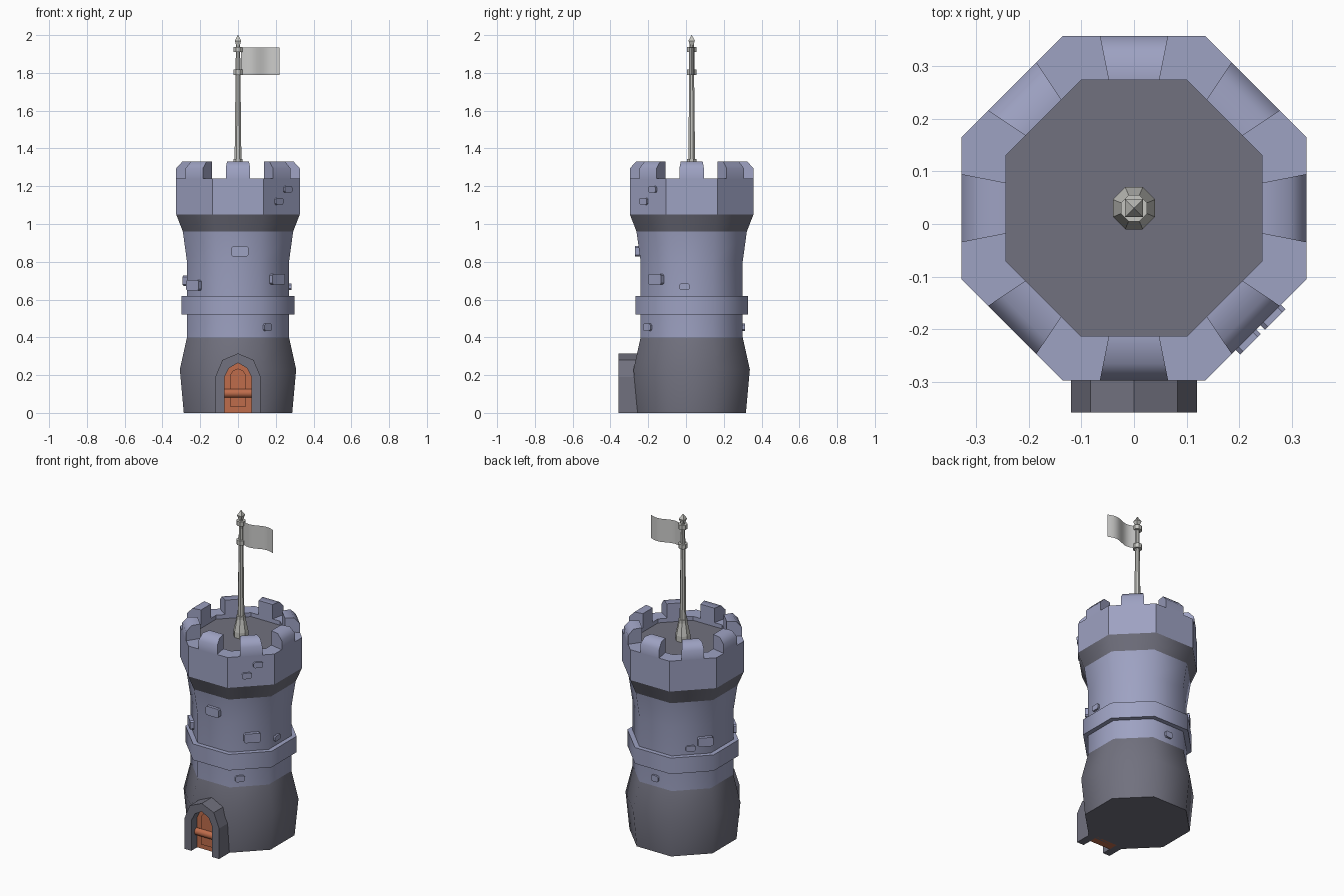
import bpy, bmesh, math
from math import sin, cos, pi, radians
from mathutils import Vector

if "Cube" in bpy.data.objects:
    bpy.data.objects.remove(bpy.data.objects["Cube"])

CY = 0.03  # tower axis, pushed back by the doorway


def material(name, rgb):
    m = bpy.data.materials.new(name)
    m.use_nodes = True
    m.diffuse_color = (*rgb, 1)
    bsdf = m.node_tree.nodes["Principled BSDF"]
    bsdf.inputs["Base Color"].default_value = (*rgb, 1)
    bsdf.inputs["Roughness"].default_value = 0.9
    return m


BLUE = material("blue stone", (0.34, 0.36, 0.54))
GREY = material("dark grey stone", (0.165, 0.165, 0.21))
WOOD = material("orange wood", (0.52, 0.15, 0.07))
METAL = material("pale metal", (0.56, 0.56, 0.53))
CLOTH = material("pale cloth", (0.60, 0.60, 0.59))


def finish(name, bm, mats, smooth=None):
    bmesh.ops.recalc_face_normals(bm, faces=bm.faces)
    me = bpy.data.meshes.new(name)
    bm.to_mesh(me)
    bm.free()
    for m in mats:
        me.materials.append(m)
    ob = bpy.data.objects.new(name, me)
    bpy.context.collection.objects.link(ob)
    if smooth:
        bpy.ops.object.select_all(action="DESELECT")
        bpy.context.view_layer.objects.active = ob
        ob.select_set(True)
        bpy.ops.object.shade_smooth_by_angle(angle=radians(smooth))
    return ob


def lathe(name, profile, mat, sides=8, smooth=None):
    """Stack polygon rings of (flat-side distance, height) about the tower axis."""
    bm = bmesh.new()
    rings = []
    for r, z in profile:
        R = r / cos(pi / sides)
        rings.append([bm.verts.new((R * cos((2 * i + 1) * pi / sides),
                                    CY + R * sin((2 * i + 1) * pi / sides), z))
                      for i in range(sides)])
    for a, b in zip(rings, rings[1:]):
        for i in range(sides):
            j = (i + 1) % sides
            bm.faces.new((a[i], a[j], b[j], b[i]))
    bm.faces.new(rings[0])
    bm.faces.new(rings[-1])
    return finish(name, bm, [mat], smooth)


def on_face(angle, out, along, z):
    """Point on a tower side: distance out, offset along the side, height."""
    return Vector((out * cos(angle) - along * sin(angle),
                   CY + out * sin(angle) + along * cos(angle), z))


def bridge(bm, a, b):
    n = len(a)
    bm.faces.new(a)
    bm.faces.new(b)
    for i in range(n):
        j = (i + 1) % n
        bm.faces.new((a[i], a[j], b[j], b[i]))


def prism(name, outline, y0, y1, mat):
    """Extrude an (x, z) outline along y."""
    bm = bmesh.new()
    bridge(bm, *[[bm.verts.new((x, y, z)) for x, z in outline] for y in (y0, y1)])
    return finish(name, bm, [mat])


# Tower body
lathe("tower_base", [(0.287, 0), (0.308, 0.23), (0.27, 0.40)], GREY, smooth=50)
lathe("tower_shaft", [(0.27, 0.40), (0.27, 0.80), (0.292, 0.96)], BLUE, smooth=50)
lathe("tower_band", [(0.298, 0.52), (0.298, 0.62)], BLUE, smooth=50)
lathe("crown_cornice", [(0.292, 0.96), (0.327, 1.05)], GREY, smooth=50)

# Crown wall with its sunken roof floor
crown = lathe("crown_wall", [(0.327, 1.05), (0.327, 1.24), (0.243, 1.24), (0.243, 1.215)], BLUE)
crown.data.materials.append(GREY)
for p in crown.data.polygons:
    if len(p.vertices) == 8:
        p.material_index = 1

# Battlements: one on the middle of each side, rounded at the outer top
bm = bmesh.new()
section = [(0.243, 1.235), (0.327, 1.235), (0.327, 1.295), (0.295, 1.33), (0.243, 1.33)]
for k in range(8):
    bridge(bm, *[[bm.verts.new(on_face(k * pi / 4, r, s * 0.198 * r, z)) for r, z in section]
                 for s in (-1, 1)])
finish("battlements", bm, [BLUE], smooth=50)

# Raised stones: side angle, side distance, offset, height, width, tallness
stones = [
    (-90, 0.278, 0.01, 0.855, 0.09, 0.055),
    (-135, 0.27, -0.05, 0.675, 0.095, 0.055),
    (-45, 0.27, 0.014, 0.707, 0.095, 0.057),
    (-45, 0.27, -0.055, 0.453, 0.055, 0.038),
    (-45, 0.327, 0.04, 1.183, 0.055, 0.035),
    (-45, 0.327, -0.026, 1.12, 0.055, 0.037),
    (0, 0.27, -0.038, 0.668, 0.055, 0.033),
    (90, 0.27, 0.0, 0.453, 0.05, 0.038),
    (135, 0.27, 0.08, 0.70, 0.09, 0.055),
    (135, 0.27, -0.005, 0.66, 0.055, 0.035),
]
bm = bmesh.new()
for deg, out, along, z, w, h in stones:
    a = radians(deg)
    d = 0.022 if w > 0.06 else 0.012
    c = 0.008
    corners = [(w / 2, h / 2 - c), (w / 2 - c, h / 2), (c - w / 2, h / 2), (-w / 2, h / 2 - c),
               (-w / 2, c - h / 2), (c - w / 2, -h / 2), (w / 2 - c, -h / 2), (w / 2, c - h / 2)]
    bridge(bm, *[[bm.verts.new(on_face(a, out + o, along + s, z + t)) for s, t in corners]
                 for o in (-0.02, d)])
finish("raised_stones", bm, [BLUE])


# Doorway
def arch(half):
    """Mirror a right-hand half outline that ends at the peak."""
    return half + [(-x, z) for x, z in reversed(half[:-1])]


outer = arch([(0.12, 0), (0.12, 0.19), (0.083, 0.28), (0, 0.315)])
inner = arch([(0.072, 0), (0.072, 0.19), (0.048, 0.237), (0, 0.265)])
prism("door_frame", outer + inner[::-1], -0.358, -0.22, GREY)
prism("door", inner, -0.30, -0.24, WOOD)
prism("door_panel", arch([(0.04, 0.03), (0.04, 0.205), (0.025, 0.225), (0, 0.235)]),
      -0.308, -0.295, WOOD)
bm = bmesh.new()
bridge(bm, *[[bm.verts.new((x, -0.308 + 0.02 * cos(i * pi / 4), 0.104 + 0.023 * sin(i * pi / 4)))
              for i in range(8)] for x in (-0.072, 0.072)])
finish("door_bar", bm, [WOOD], smooth=50)

# Flagpole
lathe("pole_foot", [(0.04, 1.21), (0.04, 1.25), (0.025, 1.325), (0.025, 1.345)], METAL)
lathe("pole", [(0.018, 1.34), (0.011, 1.96)], METAL)
for label, z in (("lower", 1.79), ("upper", 1.91)):
    lathe(label + "_pole_ring", [(0.025, z), (0.025, z + 0.028)], METAL)
lathe("pole_finial", [(0.009, 1.945), (0.017, 1.97), (0.001, 2.0)], METAL, sides=4)

# Waving flag
bm = bmesh.new()
steps = 12
cols = []
for i in range(steps + 1):
    t = i / steps
    y = CY - 0.014 * sin(t * 2 * pi)
    cols.append([bm.verts.new((0.015 + 0.205 * t, y, z)) for z in (1.79, 1.935)])
for a, b in zip(cols, cols[1:]):
    bm.faces.new((a[0], b[0], b[1], a[1]))
finish("flag", bm, [CLOTH], smooth=50)
